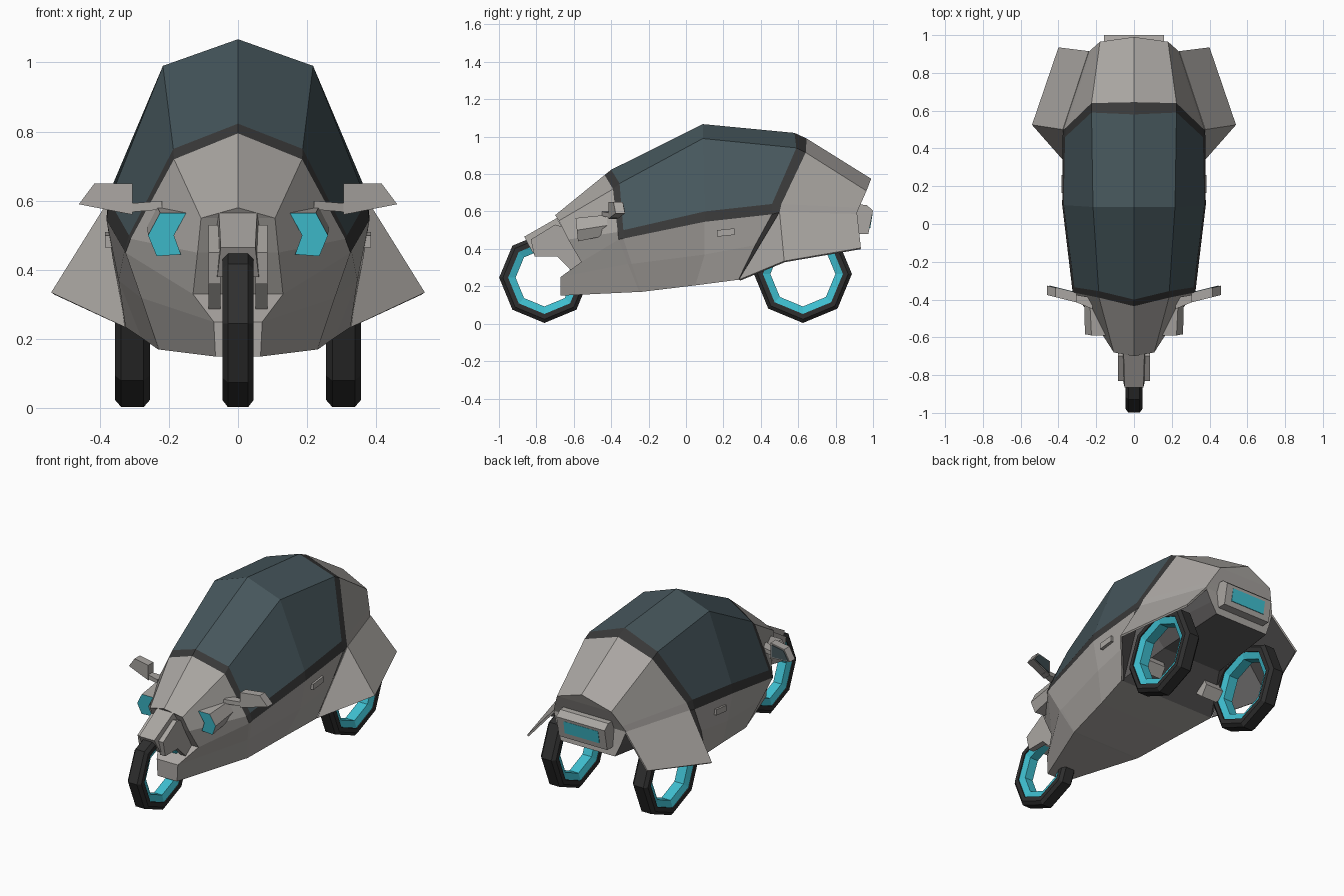
import bpy, bmesh, math

if "Cube" in bpy.data.objects:
    bpy.data.objects.remove(bpy.data.objects["Cube"])


def material(name, rgb):
    m = bpy.data.materials.new(name)
    m.use_nodes = True
    m.diffuse_color = (*rgb, 1)
    m.node_tree.nodes["Principled BSDF"].inputs["Base Color"].default_value = (*rgb, 1)
    return m


PAINT = material("warm grey paint", (0.40, 0.38, 0.36))
DARK = material("dark wheel well", (0.11, 0.105, 0.105))
FRAME = material("black trim", (0.04, 0.04, 0.04))
GLASS = material("blue tinted glass", (0.062, 0.095, 0.108))
TEAL = material("teal", (0.05, 0.52, 0.63))
RUBBER = material("tyre rubber", (0.028, 0.028, 0.028))


def build(name, verts, faces, mats, mirror=False, fix=True, wall=0):
    mesh = bpy.data.meshes.new(name)
    bm = bmesh.new()
    vs = [bm.verts.new(v) for v in verts]
    for f in faces:
        idx, mat = f if isinstance(f[0], (list, tuple)) else (f, 0)
        bm.faces.new([vs[i] for i in idx]).material_index = mat
    if fix:
        bmesh.ops.recalc_face_normals(bm, faces=bm.faces)
    bm.to_mesh(mesh)
    bm.free()
    for m in mats:
        mesh.materials.append(m)
    ob = bpy.data.objects.new(name, mesh)
    bpy.context.collection.objects.link(ob)
    if wall:
        s = ob.modifiers.new("Wall", 'SOLIDIFY')
        s.thickness, s.offset = wall, -1
        s.material_offset = 1
    if mirror:
        m = ob.modifiers.new("Mirror", 'MIRROR')
        m.use_clip = True
    return ob


def prism(name, front, back, mat, mirror=False, front_mat=None):
    """Solid between two matching outlines."""
    n = len(front)
    faces = [(list(range(n)), 1 if front_mat else 0), (list(range(n, 2 * n)), 0)]
    faces += [((i, (i + 1) % n, n + (i + 1) % n, n + i), 0) for i in range(n)]
    mats = [mat] + ([front_mat] if front_mat else [])
    return build(name, list(front) + list(back), faces, mats, mirror)


def side_prism(name, outline, x0, x1, mat, mirror=False):
    return prism(name, [(x0, y, z) for y, z in outline],
                 [(x1, y, z) for y, z in outline], mat, mirror)


# Body shell: half sections from nose to tail
# rows: roof centre, roof corner, glass bottom, beltline, lower side, floor edge
sections = [
    [(0, -.70, .58), (.107, -.68, .55), (.117, -.63, .45), (.13, -.56, .33), (.07, -.67, .25), (.065, -.67, .15)],
    [(0, -.435, .795), (.185, -.39, .72), (.31, -.365, .49), (.325, -.36, .45), (.28, -.31, .32), (.226, -.25, .17)],
    [(0, -.40, .823), (.187, -.355, .75), (.315, -.335, .50), (.328, -.335, .455), (.28, -.29, .32), (.23, -.24, .17)],
    [(0, .09, 1.067), (.217, .09, .99), (.372, .1, .60), (.38, .1, .545), (.345, .1, .37), (.28, .05, .205)],
    [(0, .58, 1.02), (.225, .59, .94), (.365, .46, .64), (.378, .46, .585), (.36, .37, .42), (.325, .28, .235)],
    [(0, .645, .99), (.225, .64, .915), (.36, .51, .64), (.375, .50, .595), (.28, .5, .47), (.2, .5, .39)],
    [(0, .99, .775), (.18, .965, .71), (.225, .925, .62), (.24, .91, .585), (.21, .92, .5), (.18, .93, .43)],
]
verts, faces = [], []
for s in sections:
    verts += s + [(0, s[5][1], s[5][2])]
for i in range(6):
    for k in range(6):
        mat = 0
        if k < 3 and i in (1, 4) or k == 2 and 1 <= i <= 4:
            mat = 2
        elif k < 2 and i in (2, 3):
            mat = 3
        elif k > 2 and i > 3:
            mat = 1
        a = i * 7 + k
        faces.append(((a, a + 1, a + 8, a + 7), mat))
# nose and tail caps
for i in (0, 6):
    prev = i * 7
    for k in range(1, 6):
        if k == 5:
            mid = i * 7 + 6
        else:
            mid = len(verts)
            verts.append((0, *sections[i][k][1:]))
        ring = [i * 7 + k, mid, prev]
        if k > 1:
            ring.append(i * 7 + k - 1)
        faces.append((ring, 0))
        prev = mid
build("body_shell", verts, faces, [PAINT, DARK, FRAME, GLASS], mirror=True)

# Flared rear fenders, dark on the inside
build("rear_fenders",
      [(.377, .5, .597), (.54, .525, .335), (.40, .935, .405), (.24, .915, .587), (.327, .283, .235)],
      [(0, 1, 2, 3), (0, 4, 1)], [PAINT, DARK], mirror=True, fix=False, wall=.012)


# Hubless eight-sided wheels
def ring(name, profile, cx, cy, cz, mat):
    n = len(profile)
    verts, faces = [], []
    for i in range(8):
        a = math.radians(45 * i)
        verts += [(cx + w, cy + r * math.cos(a), cz + r * math.sin(a)) for r, w in profile]
        j = (i + 1) % 8
        faces += [(i * n + k, i * n + (k + 1) % n, j * n + (k + 1) % n, j * n + k) for k in range(n)]
    build(name, verts, faces, [mat])


def wheel(name, x, y, r, w):
    t = r - .048
    ring(name + "_tyre", [(t, -w), (r - .02, -w), (r, -w * .65), (r, w * .65), (r - .02, w), (t, w)],
         x, y, r + .004, RUBBER)
    ring(name + "_rim", [(t - .04, -w * .6), (t + .005, -w * .9), (t + .005, w * .9), (t - .04, w * .6)],
         x, y, r + .004, TEAL)


wheel("front_wheel", 0, -.757, .242, .045)
for side, sx in (("left", 1), ("right", -1)):
    wheel(side + "_rear_wheel", sx * .305, .625, .262, .05)

# Front wheel cover and fork legs
prism("front_wheel_cover",
      [(-.05, -.865, .465), (.05, -.865, .465), (.06, -.82, .38), (-.06, -.82, .38)],
      [(-.055, -.69, .565), (.055, -.69, .565), (.075, -.62, .44), (-.075, -.62, .44)], PAINT)
side_prism("fork_legs", [(-.83, .45), (-.81, .36), (-.69, .36), (-.59, .26), (-.54, .29), (-.60, .5), (-.70, .53)],
           .05, .085, PAINT, mirror=True)

# Headlight pods with teal lenses
lens = [(.15, .565), (.225, .565), (.26, .50), (.235, .44), (.165, .445), (.185, .50)]
prism("headlights", [(x, -.59 + (.565 - z) * .1, z) for x, z in lens],
      [(x * .8 + .055, -.39, z * .85 + .105) for x, z in lens], PAINT, True, TEAL)

# Mirrors on short stalks
outline = [(.305, .56), (.305, .65), (.415, .65), (.46, .59)]


def swept(pts, y):
    return [(x, y + (x - .305) * .25, z) for x, z in pts]


prism("mirror_housings", swept(outline, -.415), swept(outline, -.365), PAINT, True)
glass = [(.382 + (x - .382) * .85, .613 + (z - .613) * .8) for x, z in outline]
prism("mirror_glass", swept(glass, -.367), swept(glass, -.361), GLASS, True)
prism("mirror_stalks", [(.22, -.45, .60), (.22, -.39, .60), (.22, -.39, .575), (.22, -.45, .575)],
      [(.34, -.40, .59), (.34, -.37, .59), (.34, -.37, .565), (.34, -.40, .565)], PAINT, True)

# Door handles
side_prism("door_handles", [(.165, .465), (.165, .50), (.26, .51), (.26, .475)], .35, .385, PAINT, True)

# Tail light housing and lamp
side_prism("tail_light_housing", [(.86, .64), (.965, .635), (1.0, .605), (.975, .48), (.88, .48)],
           -.16, .16, PAINT)
side_prism("tail_lamp", [(.99, .588), (.998, .588), (.985, .512), (.977, .512)], -.115, .115, TEAL)

# Rear wheel carriers
side_prism("rear_wheel_carriers", [(.36, .29), (.41, .25), (.45, .31), (.42, .38)], .15, .29, PAINT, True)
